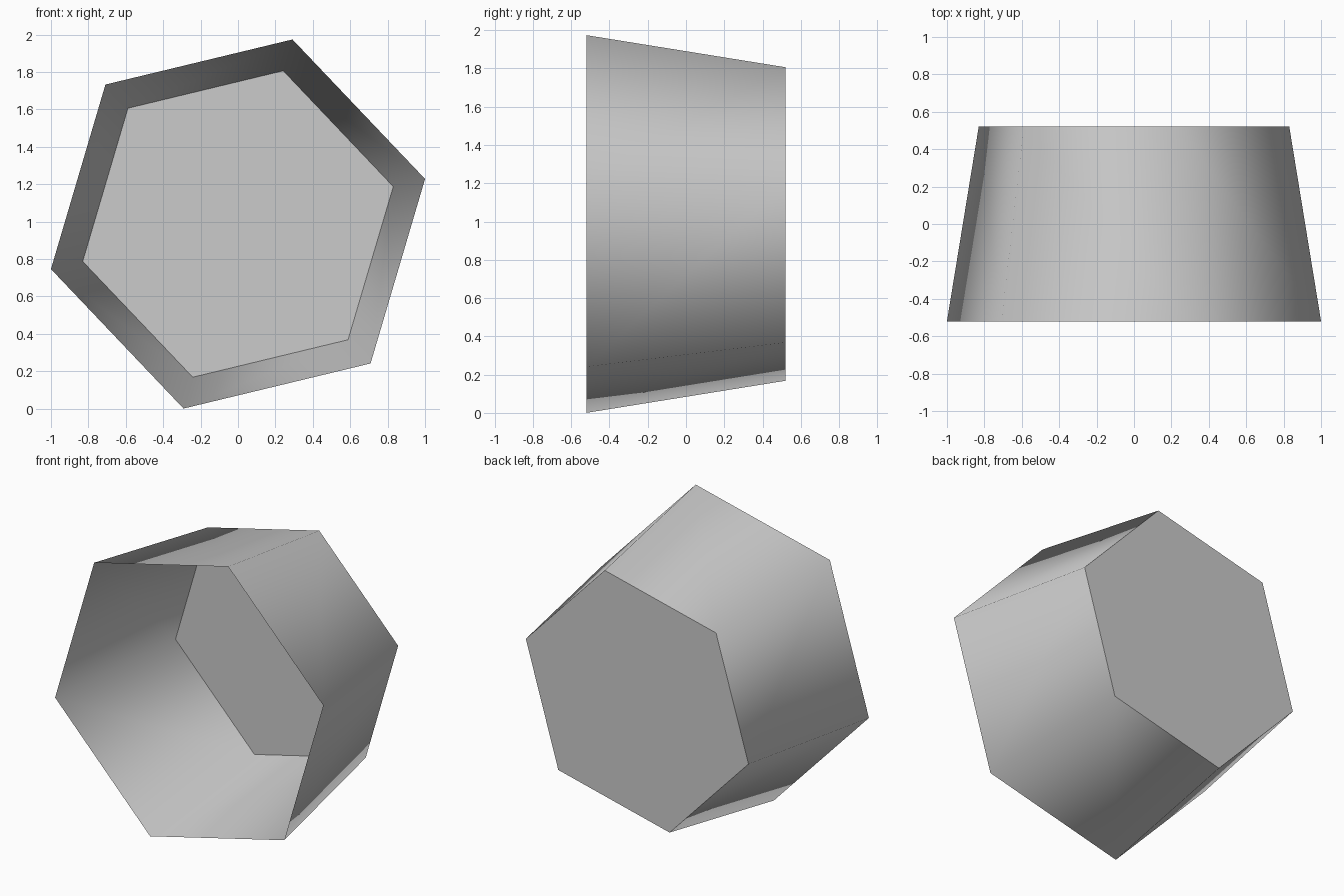
import bpy, bmesh
from math import radians, sin, cos

if "Cube" in bpy.data.objects:
    bpy.data.objects.remove(bpy.data.objects["Cube"])

SIDES = 6
TURN = radians(13.55)
CENTRE_Z = 0.987


def hex_ring(bm, radius, y):
    angles = [TURN + radians(360 / SIDES) * i for i in range(SIDES)]
    return [bm.verts.new((radius * cos(a), y, CENTRE_Z + radius * sin(a))) for a in angles]


bm = bmesh.new()

# open mouth at the front, smaller closed base at the back
mouth = hex_ring(bm, 1.0287, -0.52)
base = hex_ring(bm, 0.854, 0.52)

# thin tapered wall, shaded smoothly around the corners
for i in range(SIDES):
    j = (i + 1) % SIDES
    wall = bm.faces.new((mouth[i], mouth[j], base[j], base[i]))
    wall.smooth = True

# flat base with a crisp rim
cap = bm.faces.new(base)
bmesh.ops.recalc_face_normals(bm, faces=bm.faces[:])
cap.normal_update()
if cap.normal.y < 0:
    bmesh.ops.reverse_faces(bm, faces=bm.faces[:])
cap.smooth = False
for edge in cap.edges:
    edge.smooth = False

mesh = bpy.data.meshes.new("hexagonal_cup")
bm.to_mesh(mesh)
bm.free()
cup = bpy.data.objects.new("hexagonal_cup", mesh)
bpy.context.collection.objects.link(cup)
